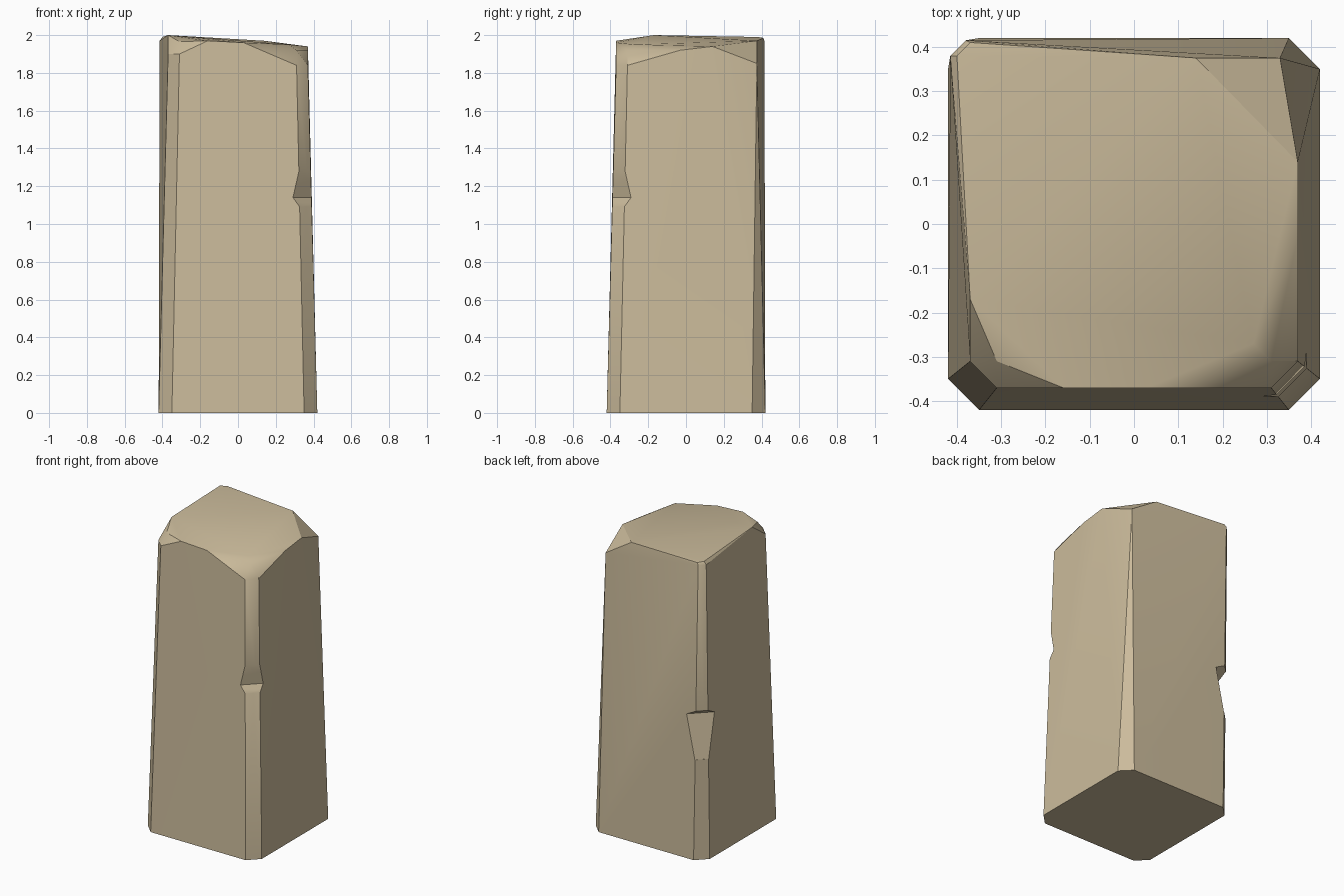
import bpy
import bmesh
from mathutils import Vector

default = bpy.data.objects.get("Cube")
if default:
    bpy.data.objects.remove(default, do_unlink=True)

# Sandstone colour
stone = bpy.data.materials.new("sandstone")
stone.use_nodes = True
colour = (0.60, 0.50, 0.33, 1.0)
stone.diffuse_color = colour
stone.node_tree.nodes["Principled BSDF"].inputs["Base Color"].default_value = colour


def hull_object(name, points):
    """Make a closed convex block around the given points."""
    bm = bmesh.new()
    for point in points:
        bm.verts.new(point)
    result = bmesh.ops.convex_hull(bm, input=bm.verts[:])
    loose = [v for v in bm.verts if not v.link_faces]
    bmesh.ops.delete(bm, geom=loose, context="VERTS")
    bmesh.ops.recalc_face_normals(bm, faces=bm.faces[:])
    mesh = bpy.data.meshes.new(name)
    bm.to_mesh(mesh)
    bm.free()
    mesh.materials.append(stone)
    obj = bpy.data.objects.new(name, mesh)
    bpy.context.collection.objects.link(obj)
    return obj


def chisel(block, name, side_x, side_y, profile):
    """Cut a wedge across one vertical corner; profile is (distance out, height)."""
    outward = Vector((side_x, side_y, 0)).normalized()
    along = Vector((-side_y, side_x, 0)).normalized()
    points = [outward * out + along * s + Vector((0, 0, height))
              for out, height in profile for s in (-0.4, 0.4)]
    cutter = hull_object(name, points)
    cutter.hide_render = True
    modifier = block.modifiers.new(name, "BOOLEAN")
    modifier.operation = "DIFFERENCE"
    modifier.solver = "EXACT"
    modifier.object = cutter
    bpy.context.view_layer.objects.active = block
    bpy.ops.object.modifier_apply(modifier=modifier.name)
    bpy.data.objects.remove(cutter, do_unlink=True)


# Square base outline with clipped corners
base = [(sx * a, sy * b, 0) for sx in (-1, 1) for sy in (-1, 1)
        for a, b in ((0.42, 0.35), (0.35, 0.42))]

# Worn top, corner by corner
front_left = [(-0.31, -0.37, 1.9), (-0.37, -0.31, 1.9), (-0.31, -0.31, 1.965),
              (-0.16, -0.37, 1.97), (-0.37, -0.17, 2)]
front_right = [(0.31, -0.37, 1.84), (0.37, -0.31, 1.84), (0.31, -0.31, 1.92),
               (0.03, -0.37, 1.96), (0.27, -0.27, 1.95), (0.37, -0.03, 1.92)]
back_right = [(0.33, 0.375, 1.85), (0.37, 0.14, 1.94), (0.14, 0.375, 1.97)]
back_left = [(-0.415, 0.38, 1.97), (-0.38, 0.415, 1.97),
             (-0.4, 0.38, 1.99), (-0.37, 0.41, 1.985)]

pillar = hull_object("stone_pillar", base + front_left + front_right + back_right + back_left)

# Chipped notches on two opposite corners
chisel(pillar, "front_notch", 1, -1,
       [(0.481, 1.14), (0.502, 1.29), (0.65, 1.29), (0.65, 1.085), (0.51, 1.085)])
chisel(pillar, "back_notch", -1, 1,
       [(0.505, 0.96), (0.56, 1), (0.65, 1), (0.65, 0.67), (0.549, 0.67)])

# Soft faces with crisp chamfers
bpy.ops.object.select_all(action="DESELECT")
pillar.select_set(True)
bpy.context.view_layer.objects.active = pillar
bpy.ops.object.shade_smooth_by_angle(angle=0.5)
